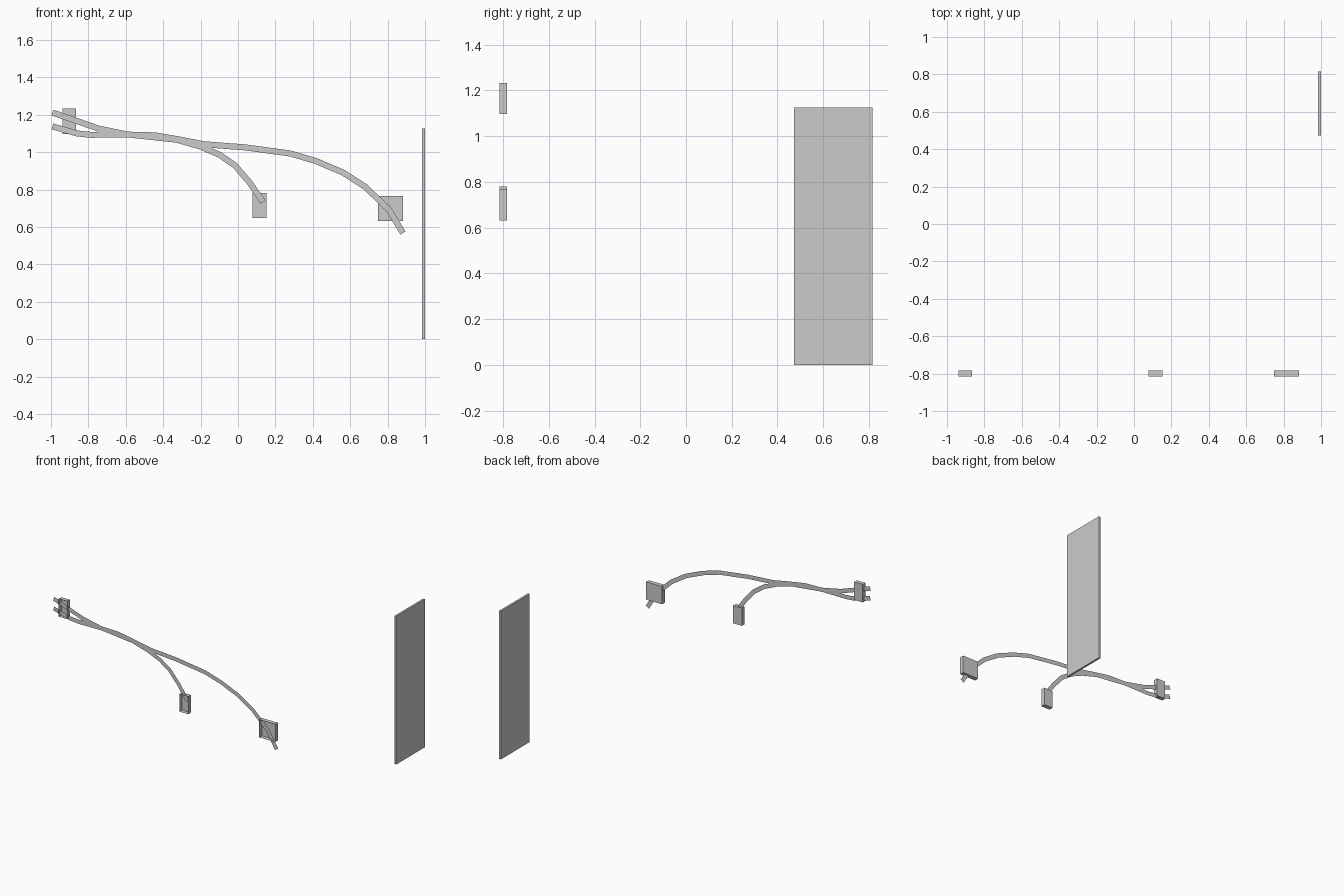
import bpy, bmesh
from mathutils import Vector

if "Cube" in bpy.data.objects:
    bpy.data.objects.remove(bpy.data.objects["Cube"])

def finish(name, bm):
    me = bpy.data.meshes.new(name)
    bm.to_mesh(me)
    bm.free()
    ob = bpy.data.objects.new(name, me)
    bpy.context.collection.objects.link(ob)
    return ob

def box(name, x, y, z, open_front=False):
    """Box from min/max pairs, optionally without its -y face."""
    bm = bmesh.new()
    bmesh.ops.create_cube(bm, size=1)
    for v in bm.verts:
        v.co = [(a + b) / 2 + c * (b - a) for c, (a, b) in zip(v.co, (x, y, z))]
    bm.normal_update()
    if open_front:
        front = [f for f in bm.faces if f.normal.y < -0.9]
        bmesh.ops.delete(bm, geom=front, context='FACES_ONLY')
    return finish(name, bm)

def ribbon(name, path, y=-0.796, width=0.032):
    """Flat mitred strip in the xz plane."""
    pts = [Vector(p) for p in path]
    bm = bmesh.new()
    prev = None
    for i, p in enumerate(pts):
        d0 = (p - pts[i - 1]).normalized() if i else (pts[1] - p).normalized()
        d1 = (pts[i + 1] - p).normalized() if i + 1 < len(pts) else d0
        t = (d0 + d1).normalized()
        n = Vector((-t.y, t.x)) * width / 2 / t.dot(d0)
        pair = [bm.verts.new((q.x, y, q.y)) for q in (p - n, p + n)]
        if prev:
            bm.faces.new((prev[0], pair[0], pair[1], prev[1]))
        prev = pair
    return finish(name, bm)

# Shallow wall boxes, open at the front
DEPTH = (-0.815, -0.783)
box("left_wall_box", (-0.938, -0.866), DEPTH, (1.097, 1.233), True)
box("middle_wall_box", (0.078, 0.152), DEPTH, (0.647, 0.781), True)
box("right_wall_box", (0.749, 0.883), DEPTH, (0.631, 0.766), True)

# Tall thin panel
box("tall_panel", (0.985, 1.0), (0.472, 0.815), (0.0, 1.126))

# Two flat cables that cross and then split
ribbon("long_cable", [
    (-0.992, 1.138), (-0.86, 1.1), (-0.79, 1.093), (-0.6, 1.094), (-0.445, 1.09),
    (-0.31, 1.067), (-0.18, 1.042), (0.035, 1.026), (0.28, 0.993), (0.415, 0.953),
    (0.56, 0.892), (0.68, 0.815), (0.805, 0.695), (0.882, 0.568)])
ribbon("short_cable", [
    (-0.992, 1.212), (-0.745, 1.126), (-0.6, 1.096), (-0.47, 1.082), (-0.33, 1.067),
    (-0.2, 1.03), (-0.1, 0.987), (-0.015, 0.928), (0.06, 0.84), (0.135, 0.733)])
